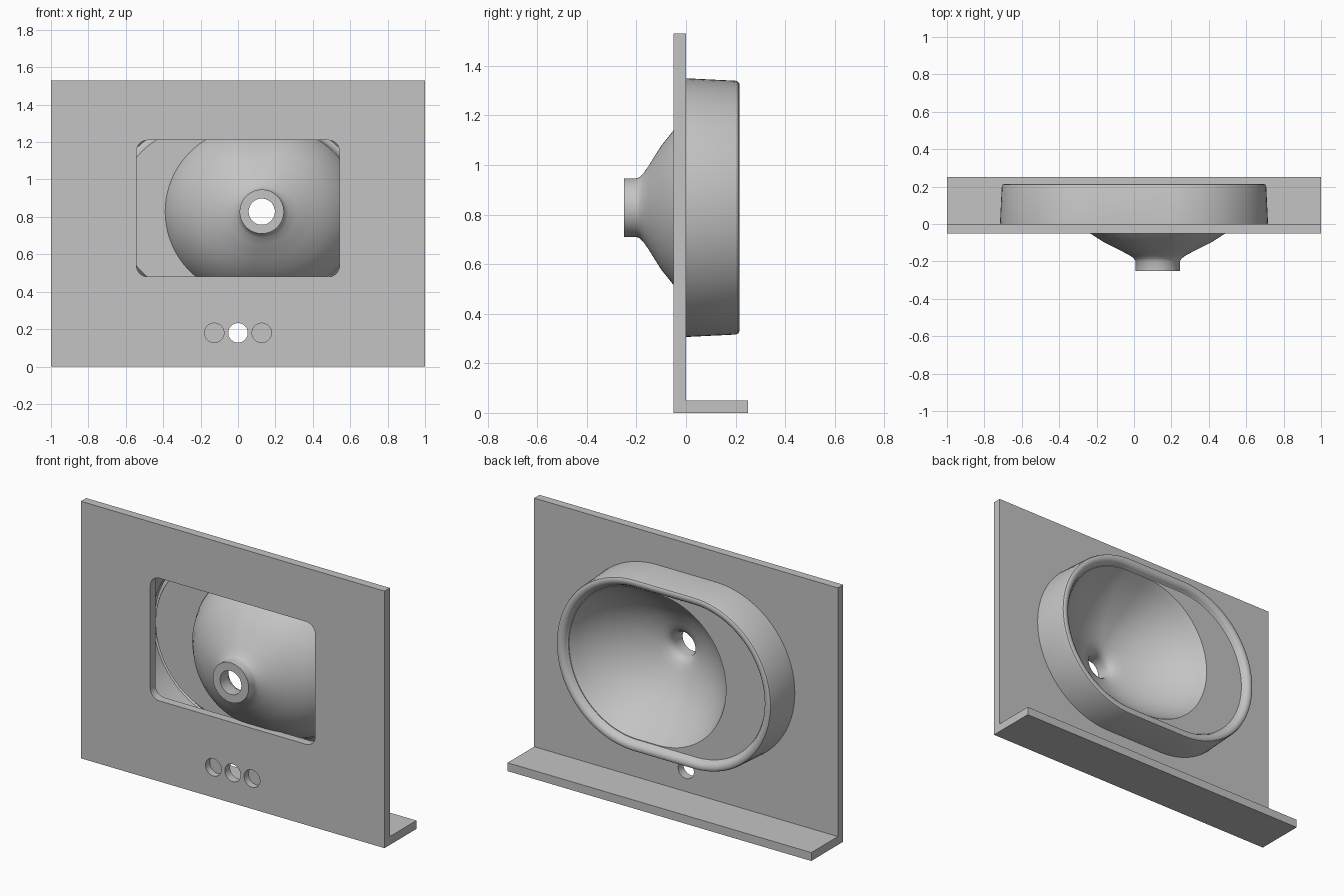
import bpy, bmesh, math
from mathutils import Vector

cube = bpy.data.objects.get("Cube")
if cube:
    bpy.data.objects.remove(cube, do_unlink=True)

grey = bpy.data.materials.new("light grey")
grey.use_nodes = True
grey.diffuse_color = (0.55, 0.55, 0.55, 1)
grey.node_tree.nodes["Principled BSDF"].inputs["Base Color"].default_value = grey.diffuse_color

BASIN_Z = 0.828   # height of the basin axis
DRAIN_X = 0.127   # drain is offset to the side


def make_object(name, bm):
    bmesh.ops.recalc_face_normals(bm, faces=bm.faces)
    mesh = bpy.data.meshes.new(name)
    bm.to_mesh(mesh)
    bm.free()
    mesh.materials.append(grey)
    obj = bpy.data.objects.new(name, mesh)
    bpy.context.collection.objects.link(obj)
    return obj


def activate(obj):
    bpy.ops.object.select_all(action="DESELECT")
    obj.select_set(True)
    bpy.context.view_layer.objects.active = obj


def extruded(name, points, direction):
    """Prism made from a closed outline and an extrusion vector."""
    bm = bmesh.new()
    face = bm.faces.new([bm.verts.new(p) for p in points])
    moved = bmesh.ops.extrude_face_region(bm, geom=[face])["geom"]
    verts = [v for v in moved if isinstance(v, bmesh.types.BMVert)]
    bmesh.ops.translate(bm, verts=verts, vec=direction)
    return make_object(name, bm)


def rounded_outline(cx, cz, half_x, half_z, radius, y, steps):
    """Rounded rectangle in the xz plane."""
    points = []
    corners = [(1, 1), (-1, 1), (-1, -1), (1, -1)]
    for quarter, (sx, sz) in enumerate(corners):
        for i in range(steps + 1):
            a = math.pi / 2 * (quarter + i / steps)
            points.append(Vector((cx + sx * (half_x - radius) + radius * math.cos(a), y,
                                  cz + sz * (half_z - radius) + radius * math.sin(a))))
    return points


def circle_outline(cx, cz, radius, y, steps=48):
    return [Vector((cx + radius * math.cos(2 * math.pi * i / steps), y,
                    cz + radius * math.sin(2 * math.pi * i / steps))) for i in range(steps)]


def stadium(cx, half, radius, y, steps=40):
    """Ring with two semicircular ends joined by straight sides."""
    points = []
    for side in (0, 1):
        for i in range(steps + 1):
            a = -math.pi / 2 + math.pi * (side + i / steps)
            shift = -half if side else half
            points.append(Vector((cx + shift + radius * math.cos(a), y,
                                  BASIN_Z + radius * math.sin(a))))
    return points


# Countertop slab with its backsplash ledge
section = [(-0.05, 0), (0.25, 0), (0.25, 0.05), (0, 0.05), (0, 1.53), (-0.05, 1.53)]
top = extruded("countertop", [(-1, y, z) for y, z in section], (2, 0, 0))

# Basin opening, through tap hole and two blind tap holes
cutters = [extruded("opening_cutter",
                    rounded_outline(0, 0.845, 0.543, 0.365, 0.06, -0.1, 8), (0, 0.14, 0))]
for x, depth in ((-0.127, 0.04), (0, 0.1), (0.127, 0.04)):
    cutters.append(extruded("tap_hole_cutter", circle_outline(x, 0.18, 0.052, -0.1),
                            (0, 0.05 + depth, 0)))
activate(top)
for cutter in cutters:
    mod = top.modifiers.new("cut", "BOOLEAN")
    mod.object = cutter
    mod.solver = "EXACT"
    bpy.ops.object.modifier_apply(modifier=mod.name)
    bpy.data.objects.remove(cutter, do_unlink=True)
bpy.ops.object.shade_smooth_by_angle(angle=math.radians(30))

# Basin profiles as (y, radius)
rim_outside = [(-0.004, 0.522), (0.2, 0.512), (0.21, 0.508), (0.215, 0.5), (0.215, 0.488),
               (0.212, 0.477), (0.204, 0.467), (0.192, 0.46), (0.183, 0.457), (0.18, 0.453)]
bowl_inside = [(0.18, 0.449), (0.172, 0.444), (0.14, 0.425), (0.1, 0.4), (0.03, 0.345),
               (-0.04, 0.275), (-0.09, 0.205), (-0.12, 0.14), (-0.135, 0.108),
               (-0.15, 0.085), (-0.17, 0.073), (-0.19, 0.07), (-0.25, 0.07)]
bowl_outside = [(-0.25, 0.118), (-0.2, 0.118), (-0.187, 0.124), (-0.172, 0.138),
                (-0.15, 0.17), (-0.1, 0.25), (-0.05, 0.312), (0, 0.36), (0.07, 0.41),
                (0.13, 0.442), (0.15, 0.449)]
rim_inside = [(0.15, 0.453), (0.158, 0.458), (0.172, 0.464), (0.184, 0.475),
              (0.188, 0.485), (0.18, 0.492), (-0.004, 0.5)]


def rim_rings(profile):
    return [stadium(0, 0.195, r, y) for y, r in profile]


def bowl_rings(profile):
    # Bowl blends from an oval edge to a round drain
    return [stadium(DRAIN_X, 0.0675 * max(0, min(1, 1.25 * (r - 0.118) / 0.33)), r, y)
            for y, r in profile]


# Basin shell: rim, bowl and drain neck lofted as one closed skin
rings = (rim_rings(rim_outside) + bowl_rings(bowl_inside)
         + bowl_rings(bowl_outside) + rim_rings(rim_inside))
bm = bmesh.new()
loops = [[bm.verts.new(p) for p in ring] for ring in rings]
for a, b in zip(loops, loops[1:] + loops[:1]):
    for i in range(len(a)):
        j = (i + 1) % len(a)
        bm.faces.new((a[i], a[j], b[j], b[i]))
bmesh.ops.remove_doubles(bm, verts=bm.verts, dist=0.0001)
basin = make_object("basin", bm)
activate(basin)
bpy.ops.object.shade_smooth_by_angle(angle=math.radians(35))
